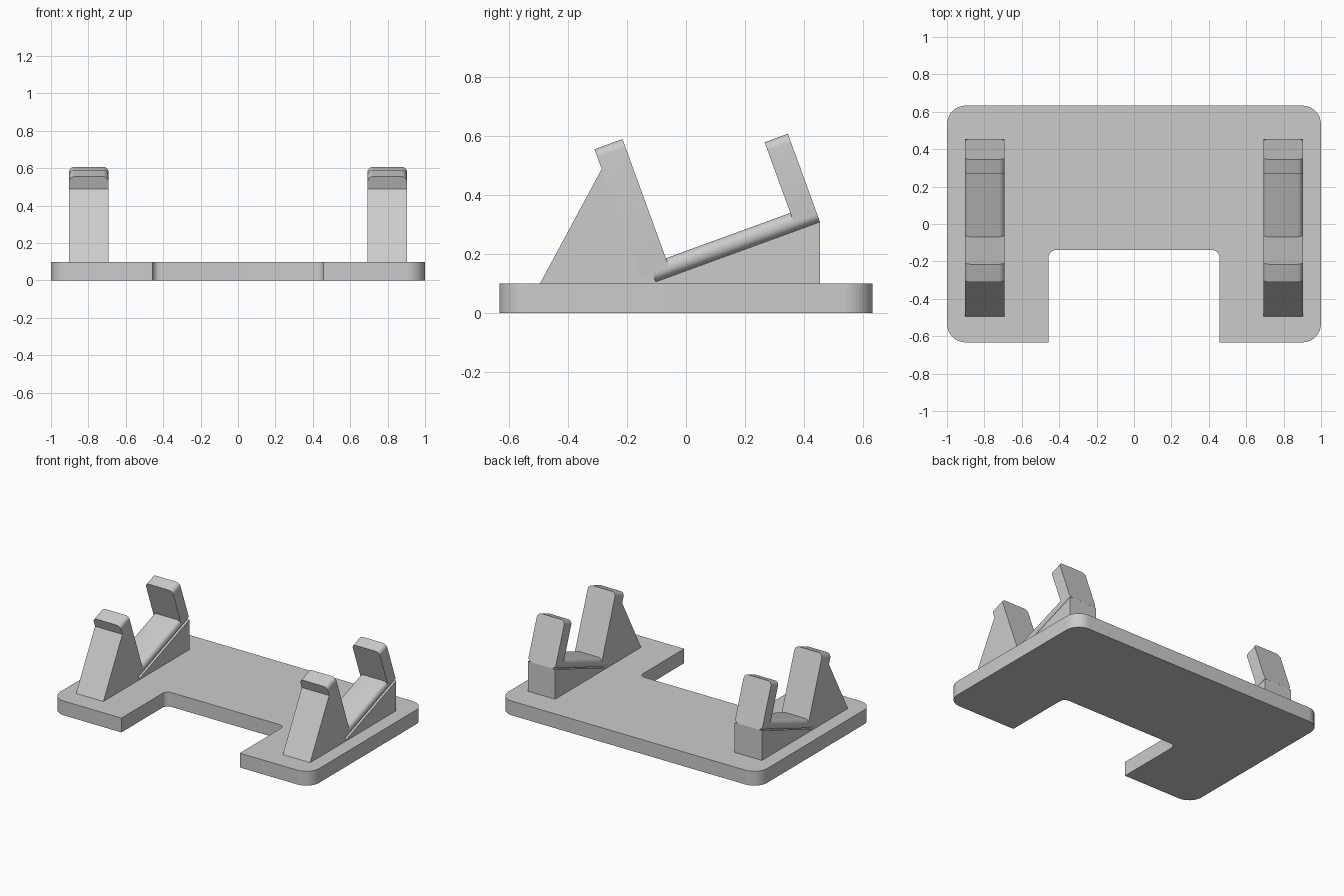
import bpy, bmesh
from math import sin, cos, radians, pi
from mathutils import Vector

cube = bpy.data.objects.get("Cube")
if cube:
    bpy.data.objects.remove(cube)

grey = bpy.data.materials.new("plain grey")
grey.use_nodes = True
colour = (0.6, 0.6, 0.6, 1)
grey.diffuse_color = colour
grey.node_tree.nodes["Principled BSDF"].inputs["Base Color"].default_value = colour


def rounded(corners, steps=8):
    """Outline from (x, y, radius) corners, with tangent arcs where radius > 0."""
    out = []
    for i, (x, y, r) in enumerate(corners):
        p = Vector((x, y))
        if r == 0:
            out.append(p)
            continue
        a = (Vector(corners[i - 1][:2]) - p).normalized()
        b = (Vector(corners[(i + 1) % len(corners)][:2]) - p).normalized()
        centre = p + (a + b) * r
        for k in range(steps + 1):
            t = k / steps * pi / 2
            out.append(centre - b * r * cos(t) - a * r * sin(t))
    return out


def prism(name, points, depth):
    """Extrude a closed planar outline of 3D points along a vector."""
    bm = bmesh.new()
    face = bm.faces.new([bm.verts.new(p) for p in points])
    ext = bmesh.ops.extrude_face_region(bm, geom=[face])
    verts = [g for g in ext["geom"] if isinstance(g, bmesh.types.BMVert)]
    bmesh.ops.translate(bm, verts=verts, vec=depth)
    bmesh.ops.recalc_face_normals(bm, faces=bm.faces)
    mesh = bpy.data.meshes.new(name)
    bm.to_mesh(mesh)
    bm.free()
    mesh.materials.append(grey)
    obj = bpy.data.objects.new(name, mesh)
    bpy.context.collection.objects.link(obj)
    bpy.ops.object.select_all(action="DESELECT")
    obj.select_set(True)
    bpy.context.view_layer.objects.active = obj
    bpy.ops.object.shade_smooth_by_angle(angle=radians(30))
    return obj


# Base plate with rounded outer corners and a front notch
W, D, H, R = 1.0, 0.633, 0.1, 0.1
NX, NY, NR = 0.457, -0.139, 0.04
outline = rounded([(-W, -D, R), (-NX, -D, 0), (-NX, NY, NR), (NX, NY, NR),
                   (NX, -D, 0), (W, -D, R), (W, D, R), (-W, D, R)])
prism("base_plate", [Vector((p.x, p.y, 0)) for p in outline], Vector((0, 0, H)))

# Tilted cradle frame: "along" runs up the tray, "up" runs up the posts
TILT = radians(20)
along = Vector((0, cos(TILT), sin(TILT)))
up = Vector((0, -sin(TILT), cos(TILT)))
origin = Vector((0, -0.12, H))
HALF, EDGE = 0.1055, 0.03


def bar(name, x, start, end, height):
    """Rounded cross-section swept along the tray direction."""
    section = rounded([(-HALF, 0, EDGE), (HALF, 0, EDGE),
                       (HALF, height, EDGE), (-HALF, height, EDGE)])
    points = [origin + Vector((x + p.x, 0, 0)) + along * start + up * p.y for p in section]
    prism(name, points, along * (end - start))


def wedge(name, x, profile):
    points = [Vector((x - HALF, y, z)) for y, z in profile]
    prism(name, points, Vector((2 * HALF, 0, 0)))


for side, x in (("left", 0.798), ("right", -0.798)):
    # Posts and the tray between them
    bar(side + "_front_post", x, -0.023, 0.078, 0.493)
    bar(side + "_tray", x, 0.0, 0.6, 0.063)
    bar(side + "_back_post", x, 0.527, 0.611, 0.318)
    # Solid supports down to the plate
    wedge(side + "_front_support", x,
          [(-0.495, H), (-0.285, 0.49), (-0.25, 0.49), (-0.10, H)])
    wedge(side + "_back_support", x, [(-0.12, H), (0.454, 0.309), (0.454, H)])
